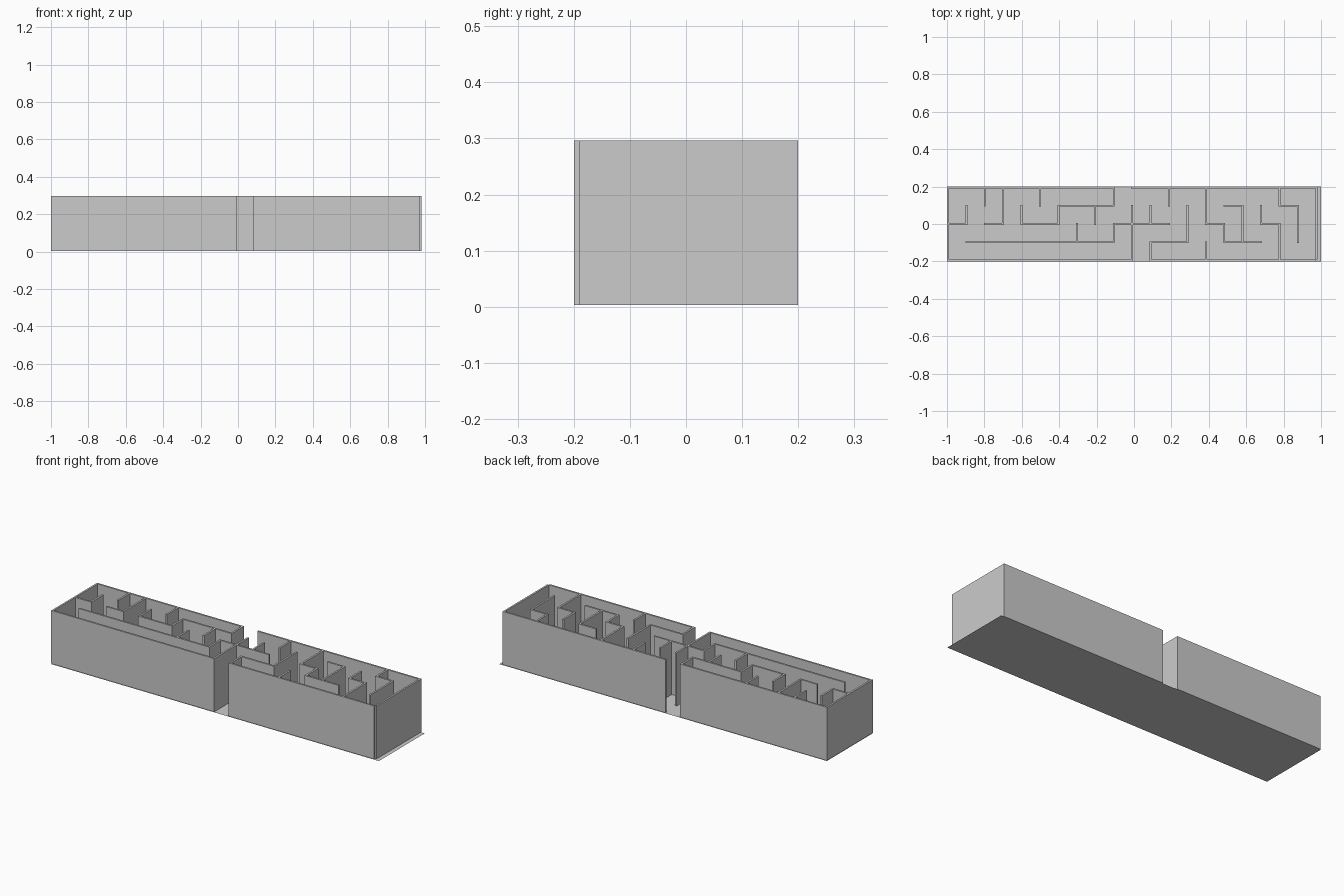
import bpy, bmesh
from mathutils import Matrix, Vector

if "Cube" in bpy.data.objects:
    bpy.data.objects.remove(bpy.data.objects["Cube"])

PX, PY = 0.0985, 0.0975        # maze cell size
X0, Y0 = -0.995, -0.195        # centre of the first grid post
H = 0.005                      # half wall thickness
ZB, ZT = 0.003, 0.296          # wall bottom and top


def finish(name, bm):
    mesh = bpy.data.meshes.new(name)
    bm.to_mesh(mesh)
    bm.free()
    obj = bpy.data.objects.new(name, mesh)
    bpy.context.collection.objects.link(obj)


def walls(name, rows, cols):
    """rows: (j, i_start, i_end) along x; cols: (i, j_start, j_end) along y."""
    bm = bmesh.new()
    spans = [(a, j, b, j) for j, a, b in rows] + [(i, a, i, b) for i, a, b in cols]
    for i0, j0, i1, j1 in spans:
        lo = Vector((X0 + i0 * PX - H, Y0 + j0 * PY - H, ZB))
        hi = Vector((X0 + i1 * PX + H, Y0 + j1 * PY + H, ZT))
        size = hi - lo
        bmesh.ops.create_cube(
            bm, size=1,
            matrix=Matrix.Translation((lo + hi) / 2) @ Matrix.Diagonal((*size, 1)))
    finish(name, bm)


# thin floor sheet
bm = bmesh.new()
bmesh.ops.create_grid(bm, x_segments=1, y_segments=1, size=1,
                      matrix=Matrix.Diagonal((1, 0.2, 1, 1)))
finish("floor", bm)

# outer walls with front and back openings, notched at the front right corner
walls("outer_walls",
      rows=[(0, 0, 9.9), (0, 11, 19.9), (4, 0, 9), (4, 10, 20)],
      cols=[(0, 0, 4), (20, 0.1, 4)])

# inner maze walls
walls("maze_walls",
      rows=[(1, 1, 9), (1, 11, 13), (1, 15, 17),
            (2, 0, 1), (2, 2, 3), (2, 4, 6), (2, 9, 12), (2, 14, 15), (2, 17, 18),
            (3, 6, 9), (3, 15, 16), (3, 18, 19)],
      cols=[(1, 2, 3), (2, 3, 4), (3, 2, 4), (4, 2, 3), (5, 3, 4), (6, 2, 3),
            (7, 1, 2), (8, 2, 3), (9, 3, 4), (9, 1, 2), (10, 0, 3), (11, 2, 3),
            (11, 0, 1), (12, 3, 4), (13, 1, 3), (14, 2, 4), (14, 0, 1),
            (15, 1, 2), (16, 1, 3), (17, 2, 3), (18, 3, 4), (18, 0, 2), (19, 1, 3)])
